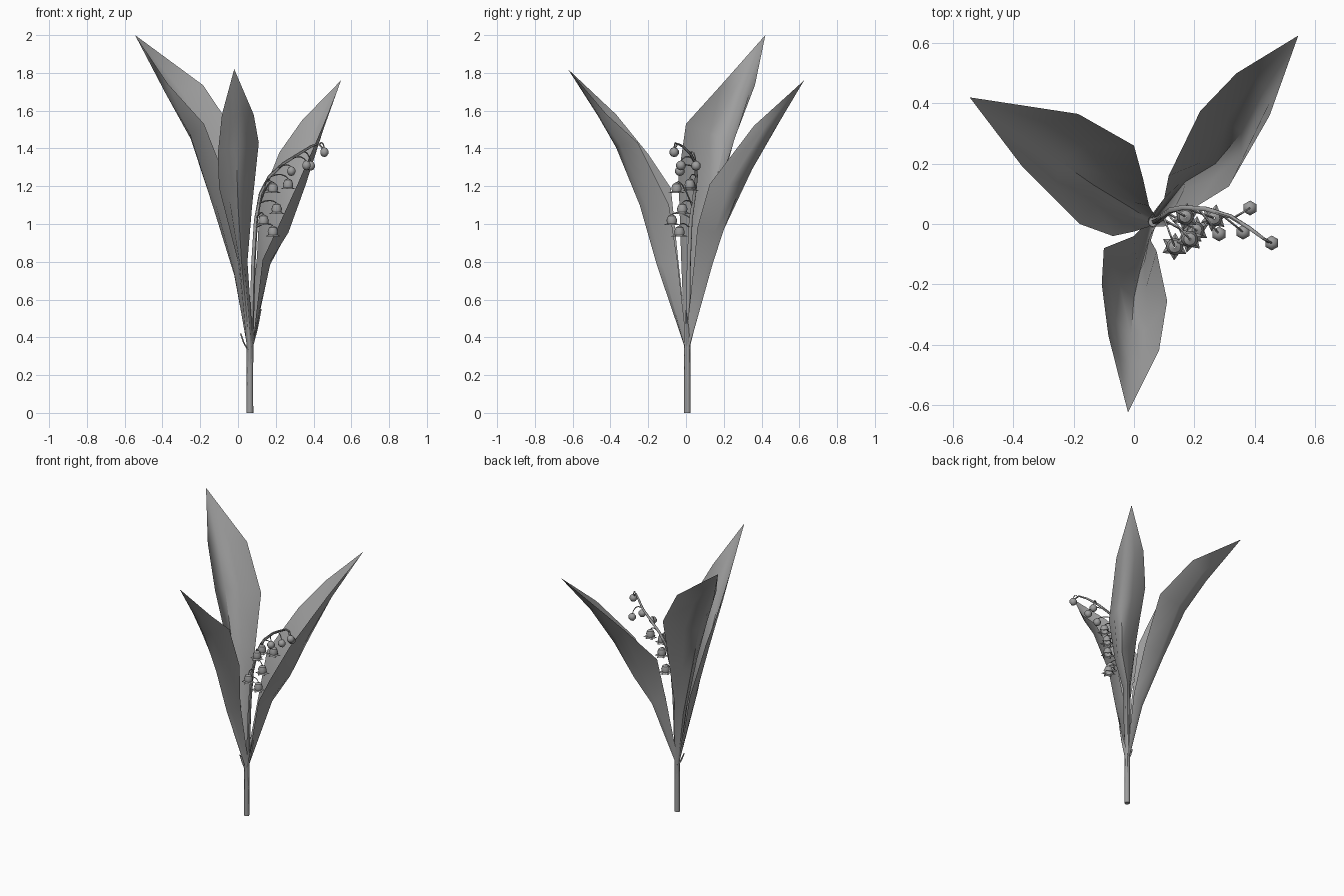
import bpy, bmesh, math
from mathutils import Vector

if "Cube" in bpy.data.objects:
    bpy.data.objects.remove(bpy.data.objects["Cube"])

BASE = Vector((0.063, 0.007, 0))
DARK = bpy.data.materials.new("dark_grey")
DARK.diffuse_color = (0.34, 0.34, 0.34, 1)
DARK.use_nodes = True
DARK.node_tree.nodes["Principled BSDF"].inputs["Base Color"].default_value = DARK.diffuse_color


def finish(name, bm, angle=60):
    bmesh.ops.remove_doubles(bm, verts=bm.verts, dist=1e-5)
    bmesh.ops.recalc_face_normals(bm, faces=bm.faces)
    me = bpy.data.meshes.new(name)
    bm.to_mesh(me)
    bm.free()
    me.materials.append(DARK)
    ob = bpy.data.objects.new(name, me)
    bpy.context.collection.objects.link(ob)
    bpy.ops.object.select_all(action='DESELECT')
    ob.select_set(True)
    bpy.context.view_layer.objects.active = ob
    bpy.ops.object.shade_smooth_by_angle(angle=math.radians(angle))
    return ob


def skin(bm, rows, closed=False):
    rows = [[bm.verts.new(p) for p in r] for r in rows]
    n = len(rows[0])
    for a, b in zip(rows, rows[1:]):
        for i in range(n if closed else n - 1):
            j = (i + 1) % n
            bm.faces.new((a[i], a[j], b[j], b[i]))
    return rows


def tube(bm, pts, r0, r1, sides=6):
    pts = [Vector(p) for p in pts]
    rows = []
    for i, p in enumerate(pts):
        d = (pts[min(i + 1, len(pts) - 1)] - pts[max(i - 1, 0)]).normalized()
        u = d.cross(Vector((0.1, 1, 0.05))).normalized()
        v = d.cross(u)
        r = r0 + (r1 - r0) * i / (len(pts) - 1)
        rows.append([p + r * (math.cos(a) * u + math.sin(a) * v)
                     for a in (2 * math.pi * k / sides for k in range(sides))])
    vs = skin(bm, rows, True)
    bm.faces.new(vs[0])
    bm.faces.new(vs[-1])


# Channelled leaf: each station is left edge, midrib, right edge
def leaf(name, stations, tip):
    tip = Vector(tip)
    out = tip - BASE
    out.z = 0
    out.normalize()
    side = Vector((0, 0, 1)).cross(out)
    rows = []
    for z, w in ((0, 0.015), (0.36, 0.018)):
        c = BASE + Vector((0, 0, z))
        rows.append((c + side * w, c + out * w, c - side * w))
    rows += [tuple(Vector(p) for p in s) for s in stations]
    # keep the edge order of the stations consistent with the base
    if (rows[2][0] - rows[2][2]).dot(side) < 0:
        rows[:2] = [r[::-1] for r in rows[:2]]
    grid = []
    for l, m, r in rows:
        grid.append([l * (1 - t) * (1 - 2 * t) + m * 4 * t * (1 - t) + r * t * (2 * t - 1)
                     for t in (0, 0.25, 0.5, 0.75, 1)])
    bm = bmesh.new()
    vs = skin(bm, grid)
    tv = bm.verts.new(tip)
    for a, b in zip(vs[-1], vs[-1][1:]):
        bm.faces.new((a, b, tv))
    finish(name, bm)


leaf("back_left_leaf", [
    ((0.05, 0.06, 0.8), (-0.02, 0.06, 0.73), (0.0, -0.025, 0.8)),
    ((0.03, 0.15, 1.13), (-0.135, 0.13, 1.1), (-0.07, -0.04, 1.25)),
    ((0.0, 0.26, 1.46), (-0.25, 0.21, 1.45), (-0.18, 0.0, 1.53)),
    ((-0.185, 0.365, 1.735), (-0.36, 0.295, 1.68), (-0.37, 0.19, 1.74)),
], (-0.545, 0.42, 2.0))
leaf("front_leaf", [
    ((0.0, -0.04, 0.8), (0.02, -0.155, 0.785), (0.05, -0.045, 0.8)),
    ((-0.1, -0.08, 1.19), (0.0, -0.245, 1.1), (0.075, -0.09, 1.1)),
    ((-0.107, -0.2, 1.37), (-0.01, -0.37, 1.405), (0.11, -0.255, 1.43)),
    ((-0.085, -0.37, 1.58), (-0.012, -0.465, 1.57), (0.083, -0.42, 1.58)),
], (-0.02, -0.625, 1.82))
leaf("back_right_leaf", [
    ((0.13, 0.045, 0.81), (0.17, 0.14, 0.785), (0.10, 0.085, 0.82)),
    ((0.21, 0.06, 0.98), (0.27, 0.2, 0.97), (0.115, 0.16, 1.12)),
    ((0.315, 0.125, 1.21), (0.355, 0.3, 1.23), (0.22, 0.375, 1.38)),
    ((0.45, 0.36, 1.52), (0.435, 0.45, 1.5), (0.34, 0.5, 1.55)),
], (0.545, 0.625, 1.76))

# Sheath around the leaf bases, with two small pointed scales
bm = bmesh.new()
tube(bm, [BASE, BASE + Vector((0, 0, 0.2)), (0.063, 0.007, 0.38)], 0.018, 0.016, 8)
finish("base_sheath", bm)
for i, (tip, z) in enumerate((((0.01, 0.0, 0.42), 0.33), ((0.125, 0.0, 0.55), 0.34))):
    s = 1 if i else -1
    bm = bmesh.new()
    c = BASE + Vector((0.014 * s, 0, z))
    mid = c.lerp(Vector(tip), 0.5) + Vector((0.004 * s, 0, 0))
    skin(bm, [[p + Vector((-0.008 * s, -w, 0)), p, p + Vector((-0.008 * s, w, 0))]
              for p, w in ((c, 0.016), (mid, 0.012), (Vector(tip), 0.001))])
    finish("base_scale_%d" % (i + 1), bm)

# Arching flower stem
stem = [(0.065, 0.01, 0), (0.07, 0.01, 0.4), (0.082, 0.015, 0.8), (0.095, 0.025, 1.02),
        (0.12, 0.045, 1.16), (0.165, 0.055, 1.25), (0.24, 0.05, 1.32), (0.32, 0.025, 1.37),
        (0.385, -0.015, 1.41), (0.425, -0.045, 1.425), (0.448, -0.06, 1.40)]
bm = bmesh.new()
tube(bm, stem, 0.013, 0.005)
finish("flower_stem", bm)


def pedicel(bm, a, b):
    a, b = Vector(a), Vector(b)
    top = a.lerp(b, 0.7)
    top.z = max(a.z, b.z) + 0.03
    tube(bm, [a * (1 - t) ** 2 + top * 2 * t * (1 - t) + b * t * t
              for t in (0, 0.3, 0.55, 0.8, 1)], 0.004, 0.003, 4)


# Open bells with six flared points: stem point, bell top
bells = [((0.09, 0.02, 0.98), (0.185, -0.035, 0.99)), ((0.097, 0.027, 1.03), (0.135, -0.075, 1.05)),
         ((0.11, 0.038, 1.11), (0.205, -0.02, 1.11)), ((0.13, 0.05, 1.18), (0.17, 0.025, 1.23)),
         ((0.165, 0.055, 1.25), (0.265, 0.02, 1.24)), ((0.11, 0.035, 1.09), (0.185, -0.05, 1.22))]
for i, (a, b) in enumerate(bells):
    bm = bmesh.new()
    pedicel(bm, a, b)
    rows = []
    for r, rp, z in ((0.004, 0.004, 0), (0.02, 0.02, -0.008), (0.028, 0.028, -0.03),
                     (0.025, 0.025, -0.047), (0.028, 0.046, -0.056)):
        rows.append([Vector(b) + Vector(((rp if k % 2 else r) * math.cos(k * math.pi / 6 + i),
                                         (rp if k % 2 else r) * math.sin(k * math.pi / 6 + i), z))
                     for k in range(12)])
    skin(bm, rows, True)
    finish("bell_flower_%d" % (i + 1), bm, 40)

# Closed round buds near the tip
buds = [((0.43, -0.05, 1.42), (0.457, -0.063, 1.38)), ((0.33, 0.02, 1.375), (0.385, 0.053, 1.308)),
        ((0.28, 0.04, 1.345), (0.362, -0.027, 1.31)), ((0.21, 0.055, 1.295), (0.282, -0.033, 1.28))]
for i, (a, b) in enumerate(buds):
    bm = bmesh.new()
    pedicel(bm, a, Vector(b) + Vector((0, 0, 0.02)))
    ball = bmesh.ops.create_uvsphere(bm, u_segments=6, v_segments=5, radius=0.026)
    bmesh.ops.translate(bm, verts=ball["verts"], vec=b)
    finish("flower_bud_%d" % (i + 1), bm)
